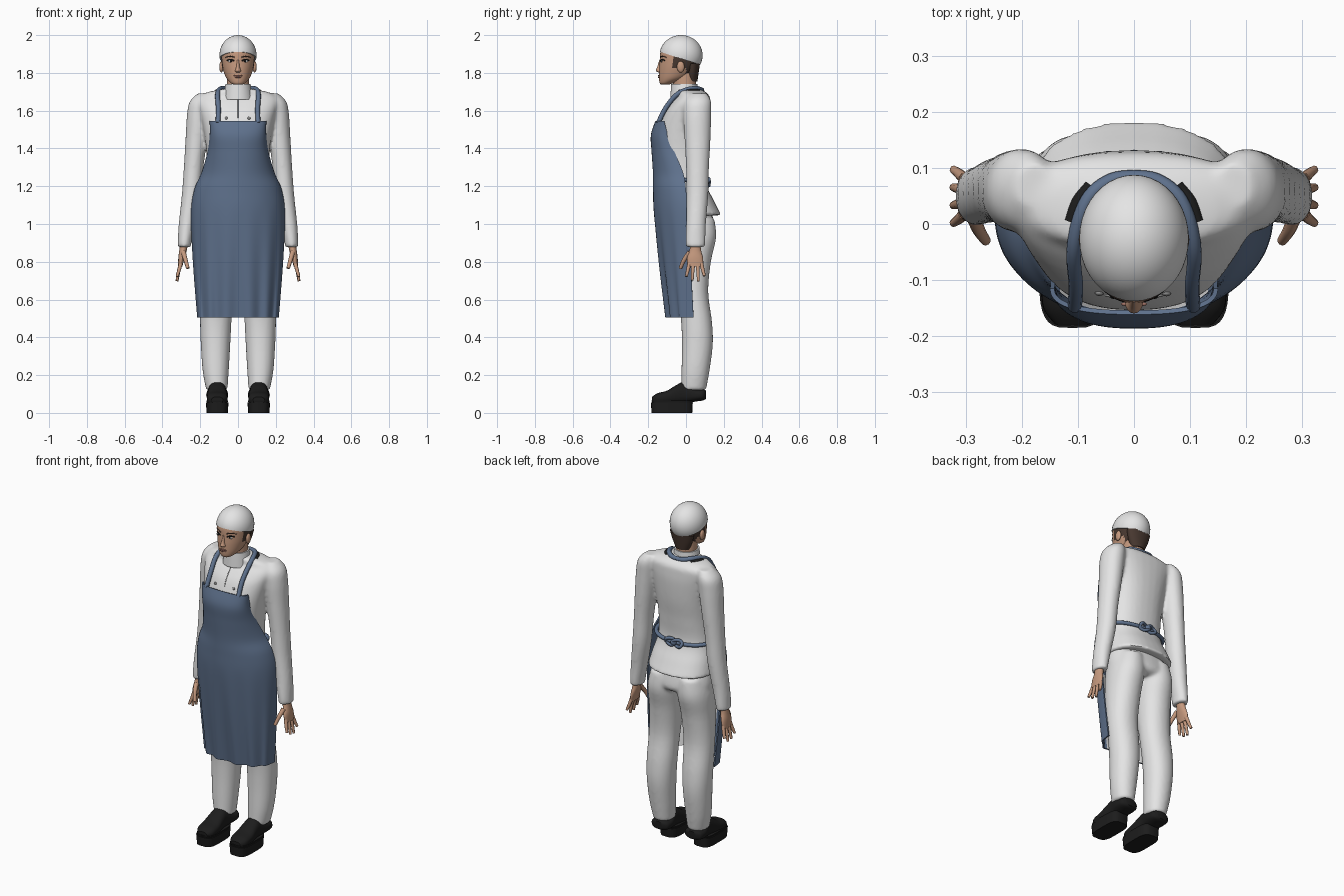
import bpy, bmesh, math
from mathutils import Vector

cube = bpy.data.objects.get("Cube")
if cube:
    bpy.data.objects.remove(cube)


def material(name, rgb):
    m = bpy.data.materials.new(name)
    m.use_nodes = True
    m.diffuse_color = (*rgb, 1)
    m.node_tree.nodes["Principled BSDF"].inputs["Base Color"].default_value = (*rgb, 1)
    return m


white = material("white cloth", (.78, .78, .78))
blue = material("apron blue", (.115, .168, .268))
skin = material("skin", (.56, .32, .21))
brown = material("hair brown", (.065, .04, .03))
black = material("shoe black", (.012, .012, .012))
lip = material("lips", (.38, .18, .14))
grey = material("seam grey", (.25, .25, .25))


def power(v, p):
    return math.copysign(abs(v) ** p, v)


def finish(name, bm, *mats):
    bmesh.ops.recalc_face_normals(bm, faces=bm.faces)
    mesh = bpy.data.meshes.new(name)
    bm.to_mesh(mesh)
    bm.free()
    for m in mats:
        mesh.materials.append(m)
    ob = bpy.data.objects.new(name, mesh)
    bpy.context.collection.objects.link(ob)
    return ob


def spline(rows, steps):
    """Smooth interpolation through rows of numbers."""
    rows = [Vector(r) for r in rows]
    out = []
    for i in range(len(rows) - 1):
        a, b = rows[i], rows[i + 1]
        ta = (b - rows[max(i - 1, 0)]) / 2
        tb = (rows[min(i + 2, len(rows) - 1)] - a) / 2
        for k in range(steps):
            t = k / steps
            h = t * t * (3 - 2 * t)
            out.append(a * (1 - h) + b * h + ta * (t * (1 - t) ** 2) - tb * (t * t * (1 - t)))
    return out + [rows[-1]]


def loft(name, rings, *mats, axis="z", p=1.0, seg=32, steps=5):
    """Rings: position on the axis, half width, centre x, near and far limit."""
    bm = bmesh.new()
    loops = []
    for t, rx, cx, lo, hi in spline(rings, steps):
        loop = []
        for i in range(seg):
            a = math.tau * i / seg
            x = cx + rx * power(math.cos(a), p)
            d = (lo + hi) / 2 + (hi - lo) / 2 * power(math.sin(a), p)
            loop.append(bm.verts.new((x, d, t) if axis == "z" else (x, t, d)))
        loops.append(loop)
    for a, b in zip(loops, loops[1:]):
        for i in range(seg):
            j = (i + 1) % seg
            bm.faces.new((a[i], a[j], b[j], b[i]))
    bm.faces.new(loops[0])
    bm.faces.new(loops[-1])
    return finish(name, bm, *mats)


def apply_modifier(ob, kind, **settings):
    mod = ob.modifiers.new(kind.lower(), kind)
    for key, value in settings.items():
        setattr(mod, key, value)
    bpy.context.view_layer.objects.active = ob
    bpy.ops.object.modifier_apply(modifier=mod.name)


def fuse(name, parts, mat):
    """Join overlapping parts into one soft garment."""
    bpy.ops.object.select_all(action="DESELECT")
    for ob in parts:
        ob.select_set(True)
    bpy.context.view_layer.objects.active = parts[0]
    bpy.ops.object.join()
    ob = parts[0]
    ob.name = name
    apply_modifier(ob, "REMESH", mode="VOXEL", voxel_size=.009)
    apply_modifier(ob, "SMOOTH", factor=.5, iterations=8)
    ob.data.materials.clear()
    ob.data.materials.append(mat)
    return ob


def tube(name, points, r, mat, taper=1.0):
    cu = bpy.data.curves.new(name, "CURVE")
    cu.dimensions = "3D"
    cu.bevel_depth = r
    cu.bevel_resolution = 3
    cu.use_fill_caps = True
    pts = spline(points, 5)
    sp = cu.splines.new("POLY")
    sp.points.add(len(pts) - 1)
    for i, (q, v) in enumerate(zip(sp.points, pts)):
        q.co = (*v, 1)
        q.radius = 1 + (taper - 1) * i / (len(pts) - 1)
    cu.materials.append(mat)
    ob = bpy.data.objects.new(name, cu)
    bpy.context.collection.objects.link(ob)


def ball(name, centre, size, mat):
    bm = bmesh.new()
    bmesh.ops.create_uvsphere(bm, u_segments=16, v_segments=10, radius=1)
    for v in bm.verts:
        v.co = Vector(centre) + v.co * Vector(size)
    finish(name, bm, mat)


def front_of(ob, x, z):
    """Point on the front surface of a part."""
    bpy.context.view_layer.update()
    hit = ob.ray_cast(Vector((x, -1, z)), Vector((0, 1, 0)))
    return hit[1] if hit[0] else Vector((x, -.1, z))


# Garment bodies; limbs are added to these and fused below
jacket_parts = [loft("jacket", [
    (1.045, .195, 0, -.13, .188), (1.12, .183, 0, -.13, .15), (1.22, .165, 0, -.135, .105),
    (1.35, .165, 0, -.148, .11), (1.47, .178, 0, -.153, .125), (1.58, .2, 0, -.12, .132),
    (1.64, .215, 0, -.08, .13), (1.675, .205, 0, -.05, .125), (1.698, .16, 0, -.05, .105),
    (1.715, .08, 0, -.055, .075)], white, p=.85)]
trouser_parts = [loft("trousers", [
    (.93, .13, 0, -.06, .12), (.97, .188, 0, -.09, .155), (1.12, .17, 0, -.1, .12)], white, p=.9)]

# Paired limbs: leg, shoe, sleeve, hand and straps
for side, s in (("left", 1), ("right", -1)):
    trouser_parts.append(loft(side + "_trouser_leg", [
        (.12, .056, s * .112, -.025, .106), (.22, .069, s * .118, -.024, .124),
        (.36, .078, s * .119, -.022, .142), (.48, .083, s * .118, -.026, .138),
        (.64, .086, s * .114, -.045, .118), (.8, .091, s * .105, -.07, .132),
        (.93, .094, s * .098, -.08, .16), (1.03, .08, s * .09, -.08, .15)], white, p=.95))
    jacket_parts.append(loft(side + "_sleeve", [
        (.878, .036, s * .284, 0, .1), (.91, .037, s * .282, -.003, .103),
        (1.0, .044, s * .27, 0, .106), (1.15, .05, s * .248, .002, .118),
        (1.3, .052, s * .235, 0, .122), (1.45, .058, s * .22, -.008, .13),
        (1.58, .063, s * .207, -.015, .134), (1.65, .058, s * .197, -.008, .133),
        (1.692, .035, s * .178, .025, .11)], white))
    loft(side + "_shoe_sole", [(0, .056, s * .11, -.182, .033), (.055, .06, s * .11, -.186, .036)],
         black, p=.55, steps=1)
    loft(side + "_shoe_welt", [(.055, .055, s * .11, -.18, .035), (.066, .058, s * .11, -.183, .04)],
         black, p=.55, steps=1)
    loft(side + "_shoe_upper", [
        (-.18, .03, s * .11, .05, .085), (-.15, .052, s * .11, .045, .104),
        (-.1, .055, s * .11, .045, .118), (-.05, .05, s * .11, .045, .148),
        (-.01, .048, s * .11, .05, .162), (.05, .058, s * .11, .06, .13),
        (.09, .054, s * .11, .066, .125), (.106, .03, s * .11, .075, .118)], black, axis="y", p=.8)
    loft(side + "_palm", [
        (.775, .011, s * .306, .008, .092), (.82, .017, s * .299, .006, .09),
        (.86, .02, s * .291, .018, .08), (.9, .022, s * .286, .025, .076)], skin)
    for i, tip in enumerate((.722, .702, .697, .725)):
        y = .018 + .021 * i
        spread = (i - 1.5) * .011
        tube(side + "_finger", [(s * .303, y, .79), (s * .314, y + spread * .6, .75),
                                (s * .323, y + spread, tip)], .011, skin, .65)
    tube(side + "_thumb", [(s * .289, .02, .85), (s * .278, -.01, .81), (s * .265, -.03, .765)],
         .014, skin, .65)
    tube(side + "_neck_strap", [
        (s * .106, -.147, 1.535), (s * .104, -.11, 1.61), (s * .108, -.055, 1.68),
        (s * .1, 0, 1.71), (s * .078, .05, 1.718), (s * .04, .078, 1.712), (0, .084, 1.708)], .013, blue)
    tube(side + "_strap_pad", [(s * .113, .005, 1.699), (s * .1, .04, 1.703), (s * .078, .068, 1.7)],
         .013, black)

jacket = fuse("jacket", jacket_parts, white)
fuse("trousers", trouser_parts, white)

# Collar, jacket opening and buttons
loft("collar", [(1.66, .08, 0, -.084, .075), (1.7, .073, 0, -.081, .064), (1.742, .066, 0, -.078, .06)], white)
tube("placket_seam", [front_of(jacket, 0, z) for z in (1.67, 1.64, 1.6, 1.56)], .002, grey)
for x in (-.062, .058):
    ball("button", front_of(jacket, x, 1.56), (.008, .005, .008), grey)

# Apron, wrapped around the front with soft pleats below the waist
bm = bmesh.new()
cols = 60
grid = []
for z, w, front, edge, p in spline([
        (.505, .212, -.1, .04, .85), (.8, .235, -.14, .025, .95), (1.05, .245, -.166, .01, 1),
        (1.18, .228, -.17, 0, 1), (1.27, .19, -.171, -.015, 1), (1.38, .158, -.178, -.06, .9),
        (1.47, .146, -.182, -.095, .8), (1.545, .146, -.158, -.115, .8)], 6):
    row = []
    for i in range(cols + 1):
        a = math.pi * (i / cols - .5)
        pleat = .009 * max(0, 1.1 - z) / .6 * math.cos(13 * a)
        row.append(bm.verts.new((w * power(math.sin(a), p),
                                 edge - (edge - front) * abs(math.cos(a)) ** p + pleat, z)))
    grid.append(row)
for a, b in zip(grid, grid[1:]):
    for i in range(cols):
        bm.faces.new((a[i], a[i + 1], b[i + 1], b[i]))
apron = finish("apron", bm, blue, white)
apply_modifier(apron, "SOLIDIFY", thickness=.008, offset=0)
# Pale lining on the inside centre
for f in apron.data.polygons:
    if f.normal.y > .5 and abs(f.center.x) < .13 and f.center.z < 1:
        f.material_index = 1

# Waist tie with a knot at the back
arc = [math.pi * i / 16 for i in range(17)]
tube("waist_tie", [(.18 * power(math.cos(a), .85), -.015 + .122 * power(math.sin(a), .85),
                    1.235 - .015 * math.sin(a)) for a in arc], .011, blue)
for s in (-1, 1):
    tube("knot_loop", [(s * .025 + .028 * math.cos(a), .116 + .006 * math.sin(2 * a),
                        1.222 + .02 * math.sin(a)) for a in [2 * t for t in arc]], .009, blue)
ball("knot", (0, .117, 1.222), (.018, .016, .018), blue)

# Neck and head, with the hair chosen by position
loft("neck", [(1.68, .06, 0, -.065, .052), (1.8, .058, 0, -.07, .055)], skin)
head = loft("head", [
    (1.738, .022, 0, -.132, -.09), (1.748, .04, 0, -.14, -.06), (1.775, .063, 0, -.143, .01),
    (1.82, .08, 0, -.142, .055), (1.86, .087, 0, -.139, .07), (1.9, .089, 0, -.137, .078),
    (1.93, .084, 0, -.13, .076)], skin, brown, seg=56, steps=8)
for f in head.data.polygons:
    c = f.center
    if (c.y > .0 and c.z > 1.775) or (c.y > -.07 and c.z > 1.825):
        f.material_index = 1
loft("nape_hair", [(1.755, .042, 0, .0, .06), (1.8, .062, 0, -.0, .067), (1.85, .076, 0, -.0, .074)], brown)

# Face details
loft("nose", [(1.803, .013, 0, -.148, -.12), (1.812, .016, 0, -.16, -.12),
              (1.83, .01, 0, -.153, -.12), (1.87, .006, 0, -.14, -.12)], skin, seg=16)
ball("upper_lip", front_of(head, 0, 1.786), (.024, .005, .004), lip)
ball("lower_lip", front_of(head, 0, 1.778), (.02, .006, .005), lip)
for s in (-1, 1):
    ball("eye_white", front_of(head, s * .038, 1.862), (.015, .003, .006), white)
    ball("iris", front_of(head, s * .037, 1.863), (.007, .005, .006), black)
    tube("eyelid", [front_of(head, s * x, z) for x, z in ((.02, 1.864), (.038, 1.871), (.058, 1.866))], .0035, black)
    tube("eyebrow", [front_of(head, s * x, z) for x, z in ((.018, 1.882), (.04, 1.888), (.066, 1.882))], .003, brown)
    ball("ear", (s * .088, -.028, 1.832), (.011, .02, .03), skin)

# Cap: a dome trimmed along a brim that drops toward the back
bm = bmesh.new()
bmesh.ops.create_uvsphere(bm, u_segments=40, v_segments=28, radius=1)
for v in bm.verts:
    v.co = Vector((0, -.026, 1.893)) + v.co * Vector((.098, .114, .107))
cut = bmesh.ops.bisect_plane(bm, geom=bm.verts[:] + bm.edges[:] + bm.faces[:],
                             plane_co=(0, -.14, 1.912), plane_no=(0, .32, 1), clear_inner=True)
bmesh.ops.holes_fill(bm, edges=[e for e in cut["geom_cut"] if isinstance(e, bmesh.types.BMEdge)], sides=0)
finish("cap", bm, white)

# Smooth shading with sharp rims
bpy.ops.object.select_all(action="DESELECT")
for ob in bpy.context.collection.objects:
    if ob.type == "MESH":
        ob.select_set(True)
        bpy.context.view_layer.objects.active = ob
bpy.ops.object.shade_smooth_by_angle(angle=math.radians(45))
